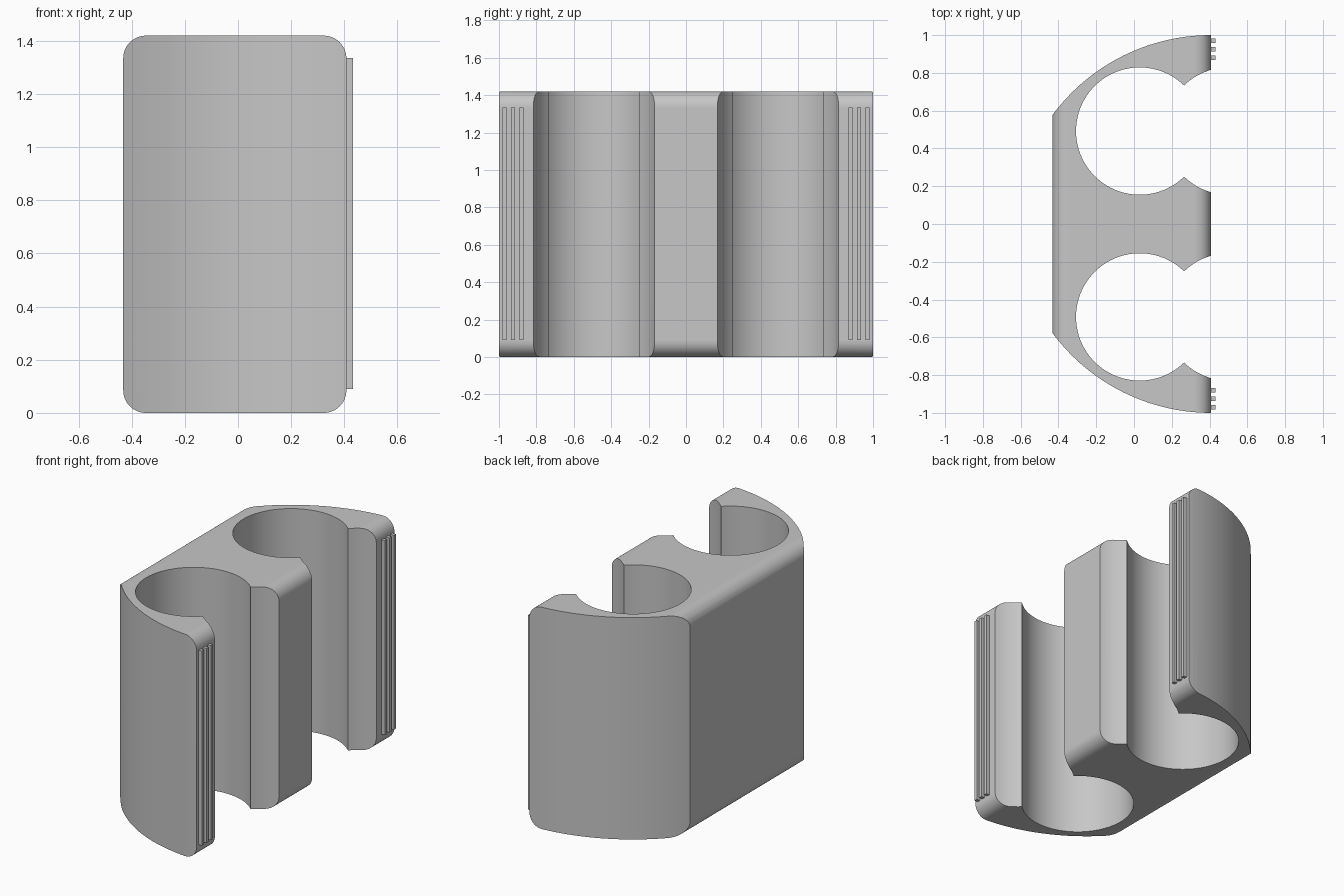
import bpy, bmesh
from math import sin, cos, acos, radians, degrees
from mathutils import Vector

HEIGHT, BACK, FRONT = 1.42, -0.432, 0.408
FILLET, HOLE_R, HOLE_X, HOLE_Y, FLARE_X = 0.085, 0.337, 0.03, 0.492, 0.5

cube = bpy.data.objects.get("Cube")
if cube:
    bpy.data.objects.remove(cube)

grey = bpy.data.materials.new("light_grey_plastic")
grey.use_nodes = True
colour = (0.57, 0.57, 0.57, 1)
grey.diffuse_color = colour
grey.node_tree.nodes["Principled BSDF"].inputs["Base Color"].default_value = colour


def arc(cx, cy, r, a0, a1, n):
    """Points on an arc, angles in degrees."""
    angles = [radians(a0 + (a1 - a0) * i / n) for i in range(n + 1)]
    return [(cx + r * cos(a), cy + r * sin(a)) for a in angles]


def prism(name, points, offset):
    """Extrude a closed outline of 3D points along the offset."""
    bm = bmesh.new()
    face = bm.faces.new([bm.verts.new(p) for p in points])
    new = bmesh.ops.extrude_face_region(bm, geom=[face])["geom"]
    bmesh.ops.translate(bm, vec=Vector(offset),
                        verts=[v for v in new if isinstance(v, bmesh.types.BMVert)])
    bmesh.ops.recalc_face_normals(bm, faces=bm.faces)
    mesh = bpy.data.meshes.new(name)
    bm.to_mesh(mesh)
    bm.free()
    mesh.materials.append(grey)
    obj = bpy.data.objects.new(name, mesh)
    bpy.context.collection.objects.link(obj)
    return obj


# Plan outline of one half: curved outer wall, flared mouth, round socket
cusp = degrees(acos((FLARE_X - HOLE_X) / 2 / HOLE_R))
half = arc(FRONT, -0.045, 1.045, 150, 90, 32) + [(FLARE_X, 1)]
half += arc(FLARE_X, HOLE_Y, HOLE_R, 90, 180 - cusp, 12)
half += arc(HOLE_X, HOLE_Y, HOLE_R, cusp, 360 - cusp, 64)[1:]
half += arc(FLARE_X, HOLE_Y, HOLE_R, 180 + cusp, 270, 12)[1:]
outline = half + [(x, -y) for x, y in reversed(half)]
body = prism("clip_body", [(x, y, -0.1) for x, y in outline], (0, 0, HEIGHT + 0.2))

# Rounded rectangle that trims the body and fillets its long edges
trim_outline = []
for cx, cz, start in ((FRONT - FILLET, HEIGHT - FILLET, 0), (BACK + FILLET, HEIGHT - FILLET, 90),
                      (BACK + FILLET, FILLET, 180), (FRONT - FILLET, FILLET, 270)):
    trim_outline += arc(cx, cz, FILLET, start, start + 90, 12)
trim = prism("trim_helper", [(x, -1.2, z) for x, z in trim_outline], (0, 2.4, 0))
trim.hide_render = True

mod = body.modifiers.new("trim", "BOOLEAN")
mod.operation, mod.solver, mod.object = "INTERSECT", "EXACT", trim
bpy.ops.object.select_all(action="DESELECT")
body.select_set(True)
bpy.context.view_layer.objects.active = body
bpy.ops.object.modifier_apply(modifier=mod.name)
bpy.data.objects.remove(trim)

# Smooth the curved walls, keep the large plane faces flat
bpy.ops.object.shade_smooth_by_angle(angle=radians(30))
for p in body.data.polygons:
    if p.area > 0.1 and max(abs(c) for c in p.normal) > 0.9999:
        p.use_smooth = False

# Three thin grip ribs on each outer jaw
for side, label in ((1, "left"), (-1, "right")):
    for i in range(3):
        y, w = side * (0.88 + 0.045 * i), 0.011
        corners = [(FRONT - 0.01, y - w), (0.432, y - w), (0.432, y + w), (FRONT - 0.01, y + w)]
        prism(f"{label}_grip_rib_{i + 1}", [(px, py, 0.09) for px, py in corners], (0, 0, 1.245))
